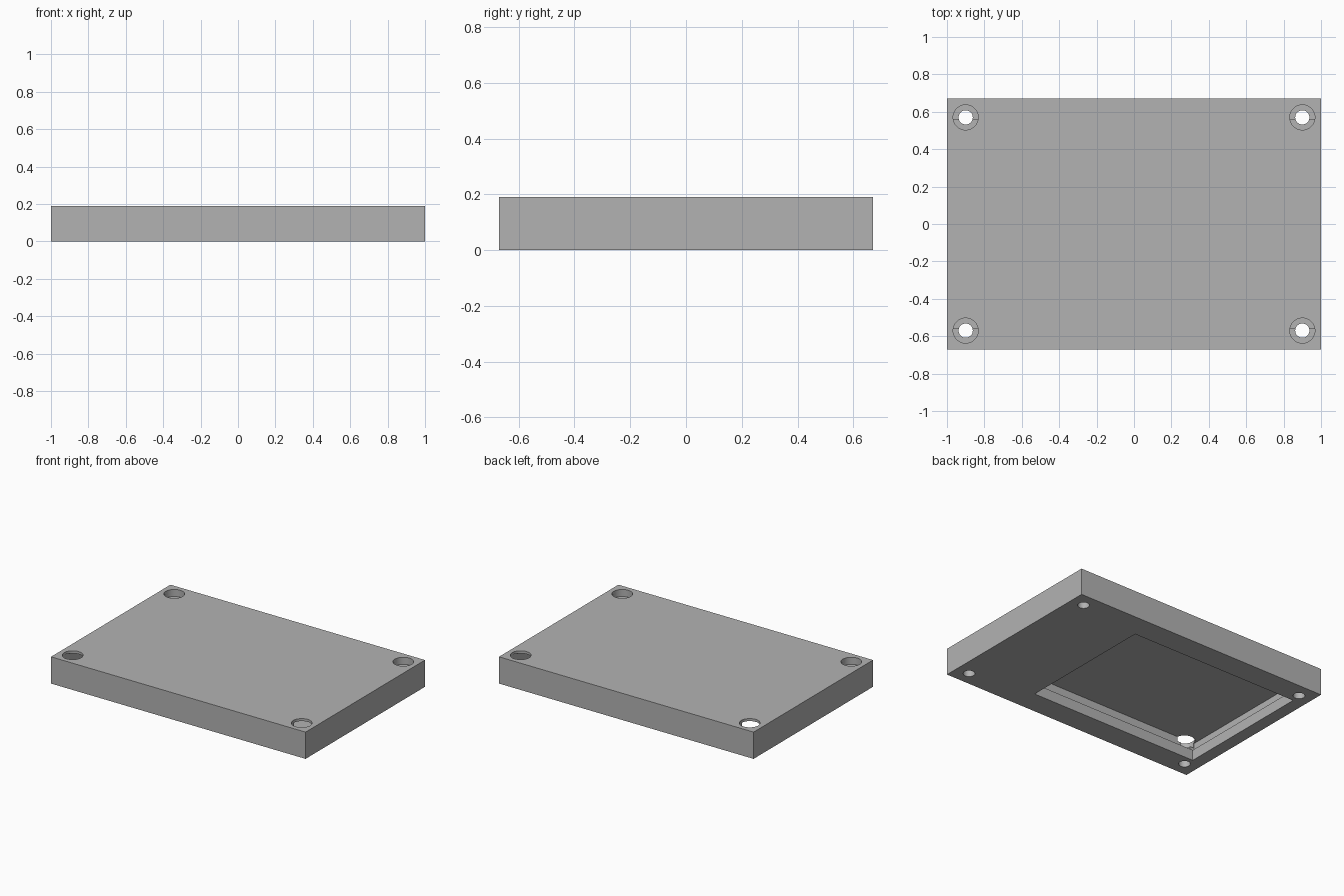
import bpy
import math

if "Cube" in bpy.data.objects:
    bpy.data.objects.remove(bpy.data.objects["Cube"], do_unlink=True)

HEIGHT = 0.19
FLOOR = 0.075      # top of the thick bottom plate
CEILING = 0.172    # underside of the thin top plate
SEAT = 0.14        # screw head seat

grey = bpy.data.materials.new("plain grey")
grey.use_nodes = True
grey.diffuse_color = (0.45, 0.45, 0.45, 1)
grey.node_tree.nodes["Principled BSDF"].inputs["Base Color"].default_value = (0.45, 0.45, 0.45, 1)


def box(name, x0, x1, y0, y1, z0, z1):
    bpy.ops.mesh.primitive_cube_add(size=1, location=((x0 + x1) / 2, (y0 + y1) / 2, (z0 + z1) / 2))
    ob = bpy.context.object
    ob.name = name
    ob.scale = (x1 - x0, y1 - y0, z1 - z0)
    bpy.ops.object.transform_apply(location=True, rotation=False, scale=True)
    ob.data.materials.append(grey)
    return ob


def cylinder(name, radius, x, y, z0, z1):
    bpy.ops.mesh.primitive_cylinder_add(vertices=48, radius=radius, depth=z1 - z0,
                                        location=(x, y, (z0 + z1) / 2))
    ob = bpy.context.object
    ob.name = name
    ob.data.materials.append(grey)
    return ob


def cut(target, cutter):
    mod = target.modifiers.new("cut", "BOOLEAN")
    mod.operation = "DIFFERENCE"
    mod.solver = "EXACT"
    mod.object = cutter
    bpy.context.view_layer.objects.active = target
    bpy.ops.object.modifier_apply(modifier=mod.name)
    bpy.data.objects.remove(cutter, do_unlink=True)


# Outer block
case = box("enclosure", -1, 1, -0.67, 0.67, 0, HEIGHT)

# Hidden cavity and the smaller opening through the bottom plate
cut(case, box("cavity_cutter", -0.97, 0.97, -0.56, 0.56, FLOOR, CEILING))
cut(case, box("opening_cutter", -0.91, 0.41, -0.5, 0.5, -0.1, FLOOR + 0.03))

# Counterbored screw holes in the corners
for x in (-0.9, 0.9):
    for y in (-0.57, 0.57):
        cut(case, cylinder("head_cutter", 0.067, x, y, SEAT, HEIGHT + 0.1))
        cut(case, cylinder("screw_cutter", 0.038, x, y, -0.1, HEIGHT + 0.1))

bpy.ops.object.select_all(action="DESELECT")
case.select_set(True)
bpy.context.view_layer.objects.active = case
bpy.ops.object.shade_smooth_by_angle(angle=math.radians(30))
